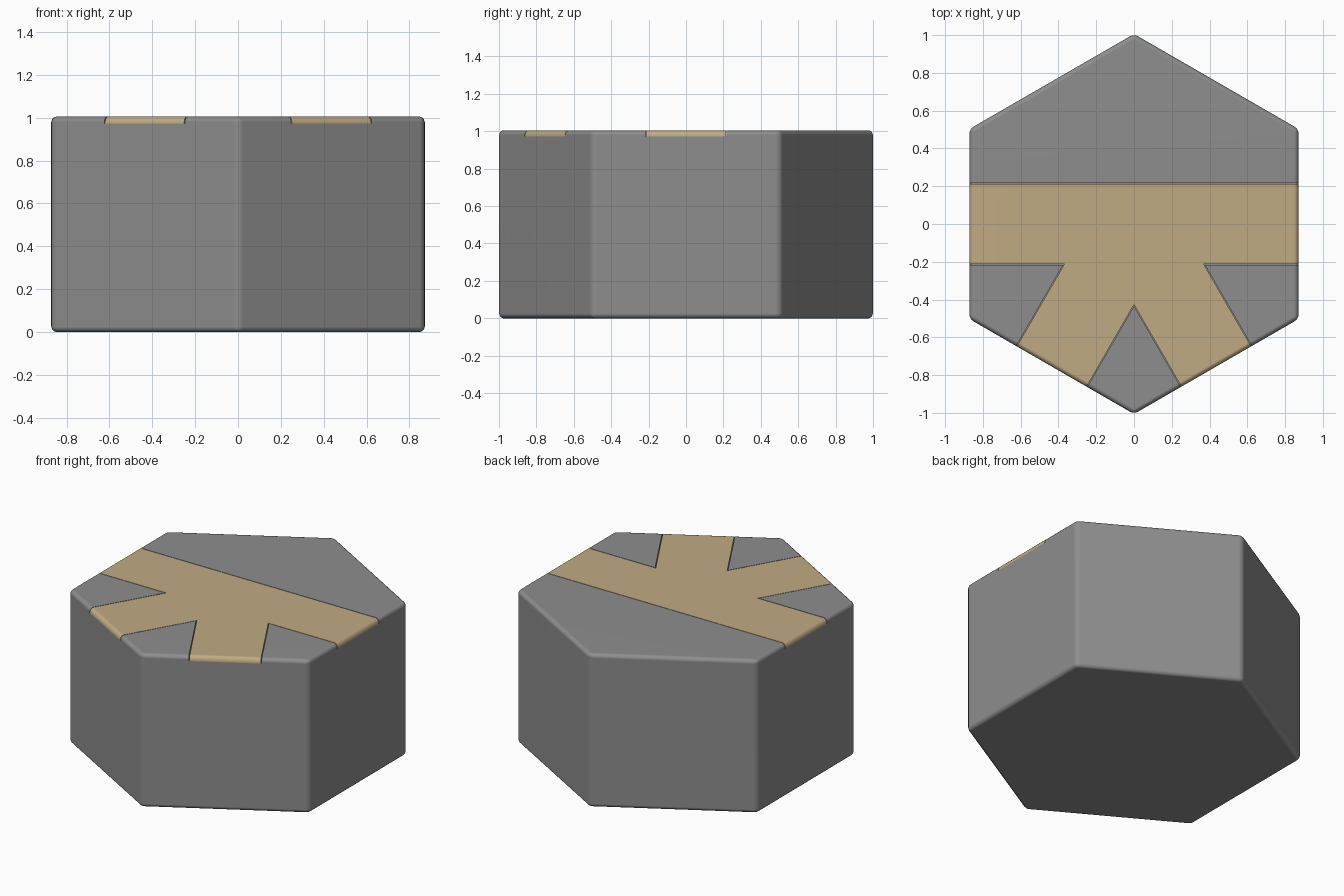
import bpy, bmesh, math

if "Cube" in bpy.data.objects:
    bpy.data.objects.remove(bpy.data.objects["Cube"])

C, S = math.cos(math.radians(30)), math.sin(math.radians(30))


def prism(name, outline, z0, z1, bevel=0.0):
    """Extrude an outline upward, optionally rounding every edge."""
    bm = bmesh.new()
    face = bm.faces.new([bm.verts.new((x, y, z0)) for x, y in outline])
    top = bmesh.ops.extrude_face_region(bm, geom=[face])["geom"]
    bmesh.ops.translate(bm, vec=(0, 0, z1 - z0),
                        verts=[v for v in top if isinstance(v, bmesh.types.BMVert)])
    bmesh.ops.recalc_face_normals(bm, faces=bm.faces[:])
    if bevel:
        bmesh.ops.bevel(bm, geom=bm.edges[:], offset=bevel, offset_type='OFFSET',
                        segments=3, profile=0.5, affect='EDGES')
    mesh = bpy.data.meshes.new(name)
    bm.to_mesh(mesh)
    bm.free()
    obj = bpy.data.objects.new(name, mesh)
    bpy.context.collection.objects.link(obj)
    return obj


def hexagon(r):
    return [(r * math.sin(i * math.pi / 3), r * math.cos(i * math.pi / 3)) for i in range(6)]


def path_outline(half, reach=1.1):
    """Straight strip plus two diagonal branches, overshooting the tile."""
    right = [(reach, half), (reach, -half),
             (half * math.tan(math.radians(60)), -half),
             (S * reach + C * half, -C * reach + S * half),
             (S * reach - C * half, -C * reach - S * half)]
    return right + [(0, -2 * half)] + [(-x, y) for x, y in reversed(right)]


def activate(obj):
    bpy.ops.object.select_all(action='DESELECT')
    obj.select_set(True)
    bpy.context.view_layer.objects.active = obj


def cut(obj, cutter, operation):
    mod = obj.modifiers.new("cut", 'BOOLEAN')
    mod.operation, mod.solver, mod.object = operation, 'EXACT', cutter
    activate(obj)
    bpy.ops.object.modifier_apply(modifier="cut")
    bpy.data.objects.remove(cutter)


def finish(obj, name, color):
    mat = bpy.data.materials.new(name)
    mat.diffuse_color = color
    mat.use_nodes = True
    mat.node_tree.nodes["Principled BSDF"].inputs["Base Color"].default_value = mat.diffuse_color
    obj.data.materials.clear()
    obj.data.materials.append(mat)
    activate(obj)
    bpy.ops.object.shade_smooth_by_angle(angle=math.radians(35))
    mod = obj.modifiers.new("weighted_normals", 'WEIGHTED_NORMAL')
    mod.keep_sharp = True


def block(name):
    return prism(name, hexagon(1.006), 0, 1.005, 0.025)


# Hexagonal tile with a shallow channel for the path
tile = block("hex_tile")
cut(tile, prism("channel", path_outline(0.217), 0.972, 1.1), 'DIFFERENCE')

# Path inlay, trimmed to the same rounded block so that it sits flush
path = prism("path", path_outline(0.213), 0.972, 1.1)
cut(path, block("path_trim"), 'INTERSECT')

finish(tile, "stone", (0.27, 0.27, 0.27, 1))
finish(path, "sand", (0.53, 0.41, 0.23, 1))
